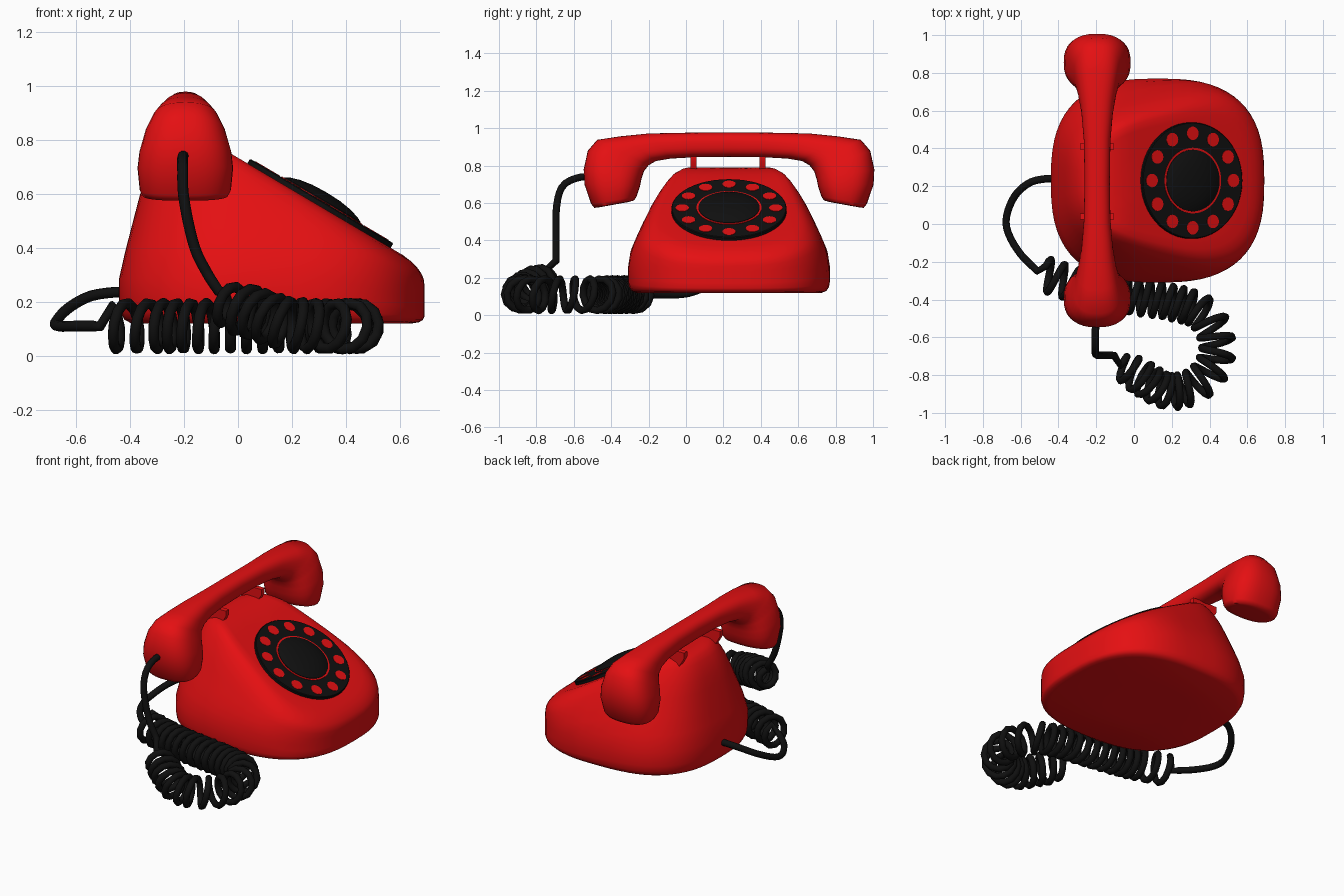
import bpy, bmesh, math
from mathutils import Vector, Matrix

if "Cube" in bpy.data.objects:
    bpy.data.objects.remove(bpy.data.objects["Cube"])


def material(name, rgb):
    m = bpy.data.materials.new(name)
    m.diffuse_color = (*rgb, 1)
    m.use_nodes = True
    m.node_tree.nodes["Principled BSDF"].inputs["Base Color"].default_value = m.diffuse_color
    return m


RED = material("glossy red", (0.78, 0.005, 0.006))
BLACK = material("black", (0.005, 0.005, 0.005))


def loft(name, rings, mat, matrix=None, angle=40):
    """Skin a list of equal-length rings, cap both ends."""
    bm = bmesh.new()
    vs = [[bm.verts.new(p) for p in r] for r in rings]
    n = len(rings[0])
    for a, b in zip(vs, vs[1:]):
        for i in range(n):
            bm.faces.new((a[i], a[(i + 1) % n], b[(i + 1) % n], b[i]))
    bm.faces.new(vs[0])
    bm.faces.new(vs[-1])
    bmesh.ops.recalc_face_normals(bm, faces=bm.faces)
    me = bpy.data.meshes.new(name)
    bm.to_mesh(me)
    bm.free()
    me.materials.append(mat)
    ob = bpy.data.objects.new(name, me)
    bpy.context.collection.objects.link(ob)
    if matrix:
        ob.matrix_world = matrix
    bpy.ops.object.select_all(action='DESELECT')
    ob.select_set(True)
    bpy.context.view_layer.objects.active = ob
    bpy.ops.object.shade_smooth_by_angle(angle=math.radians(angle))
    return ob


def superellipse(n, power):
    out = []
    for i in range(n):
        a = 2 * math.pi * i / n
        c, s = math.cos(a), math.sin(a)
        out.append((math.copysign(abs(c) ** (2 / power), c),
                    math.copysign(abs(s) ** (2 / power), s)))
    return out


def lathe(name, profile, mat, matrix, n=48):
    rings = [[(r * math.cos(2 * math.pi * i / n), r * math.sin(2 * math.pi * i / n), z)
              for i in range(n)] for r, z in profile]
    return loft(name, rings, mat, matrix)


def interp(table, x):
    if x <= table[0][0]:
        return table[0][1]
    for (a, fa), (b, fb) in zip(table, table[1:]):
        if x <= b:
            return fa + (fb - fa) * (x - a) / (b - a)
    return table[-1][1]


# Body: rounded plan, tapering upwards, with a sloping front face
MID_Y, SLOPE, BASE_Z = 0.23, 0.59, 0.12
DEPTH = [(0.28, 0.54), (0.36, 0.522), (0.70, 0.365), (0.79, 0.325)]
BACK = [(0.30, 0.565), (0.62, 0.482), (0.79, 0.435)]


def top_height(x):
    a, b, k = 0.79, 0.733 - SLOPE * x, 0.05
    h = max(k - abs(a - b), 0) / k
    return min(a, b) - h * h * k / 4


def body_point(u, v, t, s):
    x = 0.125 + 0.565 * s * u
    for _ in range(3):
        z = BASE_Z + (top_height(x) - BASE_Z) * t
        x = 0.125 + s * u * (0.565 if u > 0 else interp(BACK, z))
    return (x, MID_Y + interp(DEPTH, z) * s * v, z)


STEPS = [(0, 0.4), (0, 0.92), (0.02, 0.965), (0.06, 0.99), (0.12, 1), (0.25, 1), (0.4, 1),
         (0.55, 1), (0.7, 1), (0.8, 0.995), (0.87, 0.98), (0.93, 0.955), (0.975, 0.92),
         (1, 0.86), (1, 0.75), (1, 0.6), (1, 0.45), (1, 0.3), (1, 0.15), (1, 0.03)]
PLAN = superellipse(64, 2.7)
loft("body", [[body_point(u, v, t, s) for u, v in PLAN] for t, s in STEPS], RED, angle=60)

# Dial: plate, finger holes, red ring and domed centre
tilt = (Matrix.Translation((0.30, MID_Y, 0.556))
        @ Matrix.Rotation(math.atan(SLOPE), 4, 'Y'))
lathe("dial_plate", [(0.308, -0.02), (0.308, 0.016), (0.304, 0.02), (0.02, 0.02)], BLACK, tilt)
lathe("dial_ring", [(0.174, 0.015), (0.174, 0.023), (0.16, 0.023)], RED, tilt)
lathe("dial_centre", [(0.164, 0.015), (0.163, 0.026), (0.145, 0.035), (0.11, 0.046),
                      (0.06, 0.054), (0.01, 0.056)], BLACK, tilt)
for i in range(12):
    a = math.pi * i / 6
    spot = Matrix.Translation((0.25 * math.cos(a), 0.25 * math.sin(a), 0))
    lathe("finger_hole", [(0.036, 0.017), (0.036, 0.022)], RED, tilt @ spot, 20)

# Handset: half the sections (outer y,z, inner y,z, half width), mirrored lengthways
HAND_X = -0.195
HALF = [(-0.46, 0.578, -0.31, 0.605, 0.12), (-0.49, 0.574, -0.278, 0.614, 0.158),
        (-0.507, 0.595, -0.264, 0.635, 0.169), (-0.543, 0.70, -0.246, 0.69, 0.177),
        (-0.547, 0.78, -0.238, 0.73, 0.170), (-0.525, 0.88, -0.225, 0.77, 0.148),
        (-0.475, 0.938, -0.20, 0.802, 0.122), (-0.35, 0.957, -0.16, 0.825, 0.103),
        (-0.2, 0.972, -0.08, 0.838, 0.084), (0.0, 0.976, 0.05, 0.845, 0.070)]
sections = HALF + [(0.23, 0.978, 0.23, 0.847, 0.067)]
sections += [(0.46 - a, b, 0.46 - c, d, w) for a, b, c, d, w in reversed(HALF)]
OVAL = superellipse(36, 2.5)
loft("handset", [[(HAND_X + w * u, (a + c) / 2 + (a - c) / 2 * v, (b + d) / 2 + (b - d) / 2 * v)
                  for u, v in OVAL] for a, b, c, d, w in sections], RED, angle=60)

# Cradle forks under the handset
for y in (0.04, 0.41):
    loft("cradle_fork", [[(HAND_X + sx * w, y + sy * 0.016, z)
                          for sx, sy in ((-1, -1), (1, -1), (1, 1), (-1, 1))]
                         for w, z in ((0.045, 0.74), (0.09, 0.815), (0.09, 0.85))], RED)


# Cord: plain lead, coil and plain tail as one tube
def smooth_path(pts, step):
    """Catmull-Rom through pts, resampled at an even step."""
    p = [Vector(q) for q in pts]
    p = [2 * p[0] - p[1]] + p + [2 * p[-1] - p[-2]]
    dense = []
    for a, b, c, d in zip(p, p[1:], p[2:], p[3:]):
        for k in range(40):
            t = k / 40
            dense.append(0.5 * (2 * b + (c - a) * t + (2 * a - 5 * b + 4 * c - d) * t * t
                                + (3 * b - a - 3 * c + d) * t ** 3))
    dense.append(p[-2])
    out, run = [dense[0]], 0
    for a, b in zip(dense, dense[1:]):
        run += (b - a).length
        if run >= step:
            out.append(b)
            run = 0
    return out


lead = smooth_path([(-0.2, -0.50, 0.74), (-0.205, -0.58, 0.735), (-0.205, -0.66, 0.69),
                    (-0.20, -0.692, 0.58), (-0.16, -0.695, 0.40), (-0.10, -0.695, 0.28)], 0.03)
core = smooth_path([(-0.08, -0.745, 0.19), (0.02, -0.80, 0.17), (0.18, -0.885, 0.12),
                    (0.33, -0.85, 0.11), (0.425, -0.74, 0.11), (0.435, -0.60, 0.11),
                    (0.36, -0.47, 0.11), (0.2, -0.415, 0.11), (0.0, -0.385, 0.11),
                    (-0.2, -0.35, 0.11), (-0.36, -0.305, 0.11), (-0.49, -0.26, 0.11)], 0.004)
tail = smooth_path([(-0.51, -0.25, 0.11), (-0.60, -0.16, 0.11), (-0.665, -0.05, 0.11),
                    (-0.675, 0.04, 0.125), (-0.63, 0.15, 0.175), (-0.55, 0.22, 0.22),
                    (-0.46, 0.24, 0.235), (-0.41, 0.24, 0.235)], 0.03)
TURNS, coil = 27, []
for i in range(len(core) - 1):
    tangent = (core[i + 1] - core[i]).normalized()
    side = tangent.cross(Vector((0, 0, 1))).normalized()
    up = side.cross(tangent)
    a = 2 * math.pi * TURNS * i / (len(core) - 1) + math.pi / 2
    r = 0.085 * min(1, 0.6 + i / 40)
    coil.append(core[i] + r * (math.cos(a) * side + math.sin(a) * up))

points = lead + coil + tail
curve = bpy.data.curves.new("cord", 'CURVE')
curve.dimensions = '3D'
curve.bevel_depth = 0.02
curve.bevel_resolution = 3
curve.use_fill_caps = True
spline = curve.splines.new('POLY')
spline.points.add(len(points) - 1)
for sp, p in zip(spline.points, points):
    sp.co = (*p, 1)
spline.use_smooth = True
curve.materials.append(BLACK)
bpy.context.collection.objects.link(bpy.data.objects.new("cord", curve))
